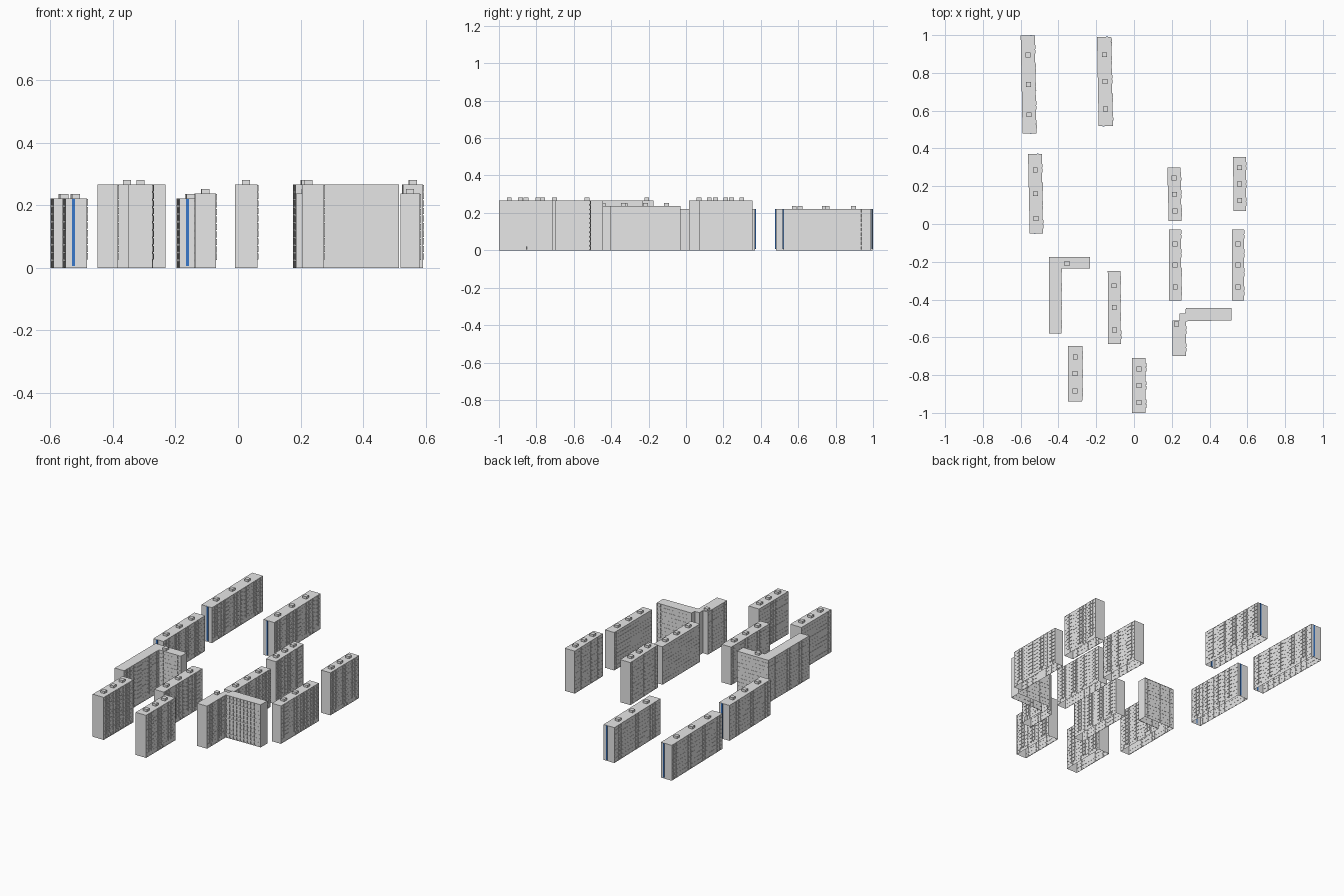
import bpy, bmesh
from mathutils import Vector

if "Cube" in bpy.data.objects:
    bpy.data.objects.remove(bpy.data.objects["Cube"])


def material(name, rgb):
    m = bpy.data.materials.new(name)
    m.diffuse_color = (*rgb, 1)
    m.use_nodes = True
    m.node_tree.nodes["Principled BSDF"].inputs["Base Color"].default_value = m.diffuse_color
    return m


CONCRETE = material("concrete grey", (0.80, 0.80, 0.80))
BLUE = material("stairwell blue", (0.04, 0.19, 0.60))
CELL = 0.0245            # size of one window bay / storey


def finish(bm, name):
    me = bpy.data.meshes.new(name)
    bm.to_mesh(me)
    bm.free()
    me.materials.append(CONCRETE)
    me.materials.append(BLUE)
    ob = bpy.data.objects.new(name, me)
    bpy.context.collection.objects.link(ob)
    return ob


def wall(bm, a, b, h, windows, bays):
    """Wall grid from a to b; collects window and balcony cells."""
    a, b = Vector((*a, 0)), Vector((*b, 0))
    length = (b - a).length
    long_side = length > 0.1
    cols = max(1, round(length / CELL)) if long_side else 3
    rows = round(h / CELL)
    sunny = (b - a).y > 0.1          # +x facades carry the balconies
    grid = [[bm.verts.new(a.lerp(b, c / cols) + Vector((0, 0, h * r / rows)))
             for c in range(cols + 1)] for r in range(rows + 1)]
    for r in range(rows):
        for c in range(cols):
            f = bm.faces.new((grid[r][c], grid[r][c + 1],
                              grid[r + 1][c + 1], grid[r + 1][c]))
            if long_side and sunny and c % 4 in (1, 2) and r > 0:
                bays.append(f)
            elif long_side:
                windows.append(f)


def step(bm, faces, margin, depth):
    """Square-edged recess or projection on every given cell."""
    if faces:
        bmesh.ops.inset_individual(bm, faces=faces, thickness=margin, depth=0)
        bmesh.ops.inset_individual(bm, faces=faces, thickness=0.00005, depth=depth)


def rooftop_box(bm, x, y, h):
    r = bmesh.ops.create_cube(bm, size=1)
    bmesh.ops.scale(bm, vec=(0.026, 0.026, 0.014), verts=r["verts"])
    bmesh.ops.translate(bm, vec=(x, y, h + 0.007), verts=r["verts"])


def building(name, outline, h, boxes):
    """Hollow block, open below, from a counter-clockwise outline."""
    bm = bmesh.new()
    windows, bays = [], []
    for i, p in enumerate(outline):
        wall(bm, p, outline[(i + 1) % len(outline)], h, windows, bays)
    bm.faces.new([bm.verts.new((x, y, h)) for x, y in outline])
    bm.normal_update()
    # recessed windows and projecting balconies
    step(bm, windows, 0.005, -0.0012)
    step(bm, bays, 0.003, 0.003)
    for x, y in boxes:
        rooftop_box(bm, x, y, h)
    return finish(bm, name)


def stair_strip(name, x, y, h, side):
    """Thin blue glazed strip on an end wall."""
    bm = bmesh.new()
    r = bmesh.ops.create_cube(bm, size=1)
    bmesh.ops.scale(bm, vec=(0.009, 0.004, h - 0.008), verts=r["verts"])
    bmesh.ops.translate(bm, vec=(x, y + side * 0.001, h / 2 + 0.003), verts=r["verts"])
    for f in bm.faces:
        f.material_index = 1
    finish(bm, name)


# Slab blocks: south x0, x1, y / north x0, x1, y / height /
# offsets of the blue strips from the south-west and north-east corners
SLABS = [
    (-0.590, -0.517, 0.48, -0.600, -0.525, 0.998, 0.222, (0.043, 0.020)),
    (-0.187, -0.112, 0.52, -0.196, -0.121, 0.99, 0.222, (0.026, 0.022)),
    (-0.552, -0.482, -0.05, -0.561, -0.488, 0.37, 0.222, (0.026, 0.022)),
    (-0.137, -0.070, -0.635, -0.139, -0.072, -0.25, 0.238, None),
    (-0.350, -0.274, -0.94, -0.350, -0.272, -0.645, 0.267, None),
    (-0.010, 0.062, -1.00, -0.010, 0.062, -0.71, 0.267, None),
    (0.184, 0.252, 0.015, 0.176, 0.246, 0.30, 0.267, None),
    (0.186, 0.252, -0.405, 0.184, 0.248, -0.03, 0.238, None),
    (0.528, 0.592, 0.07, 0.524, 0.592, 0.355, 0.267, None),
    (0.519, 0.582, -0.405, 0.519, 0.582, -0.03, 0.238, None),
]
for n, (sx0, sx1, sy, nx0, nx1, ny, h, strips) in enumerate(SLABS, 1):
    s = Vector(((sx0 + sx1) / 2, sy))
    e = Vector(((nx0 + nx1) / 2, ny))
    building(f"slab_block_{n}", [(sx0, sy), (sx1, sy), (nx1, ny), (nx0, ny)], h,
             [s.lerp(e, t) for t in (0.19, 0.5, 0.8)])
    if strips:
        stair_strip(f"south_stair_strip_{n}", sx0 + strips[0], sy, h, -1)
        stair_strip(f"north_stair_strip_{n}", nx1 - strips[1], ny, h, 1)

# Two corner blocks
building("west_corner_block",
         [(-0.45, -0.58), (-0.384, -0.58), (-0.384, -0.235), (-0.232, -0.235),
          (-0.232, -0.175), (-0.45, -0.175)], 0.267, [(-0.355, -0.21)])
building("east_corner_block",
         [(0.205, -0.70), (0.275, -0.70), (0.275, -0.515), (0.515, -0.51),
          (0.515, -0.445), (0.275, -0.445), (0.27, -0.475), (0.24, -0.475),
          (0.24, -0.51), (0.205, -0.51)], 0.267, [(0.225, -0.53)])
